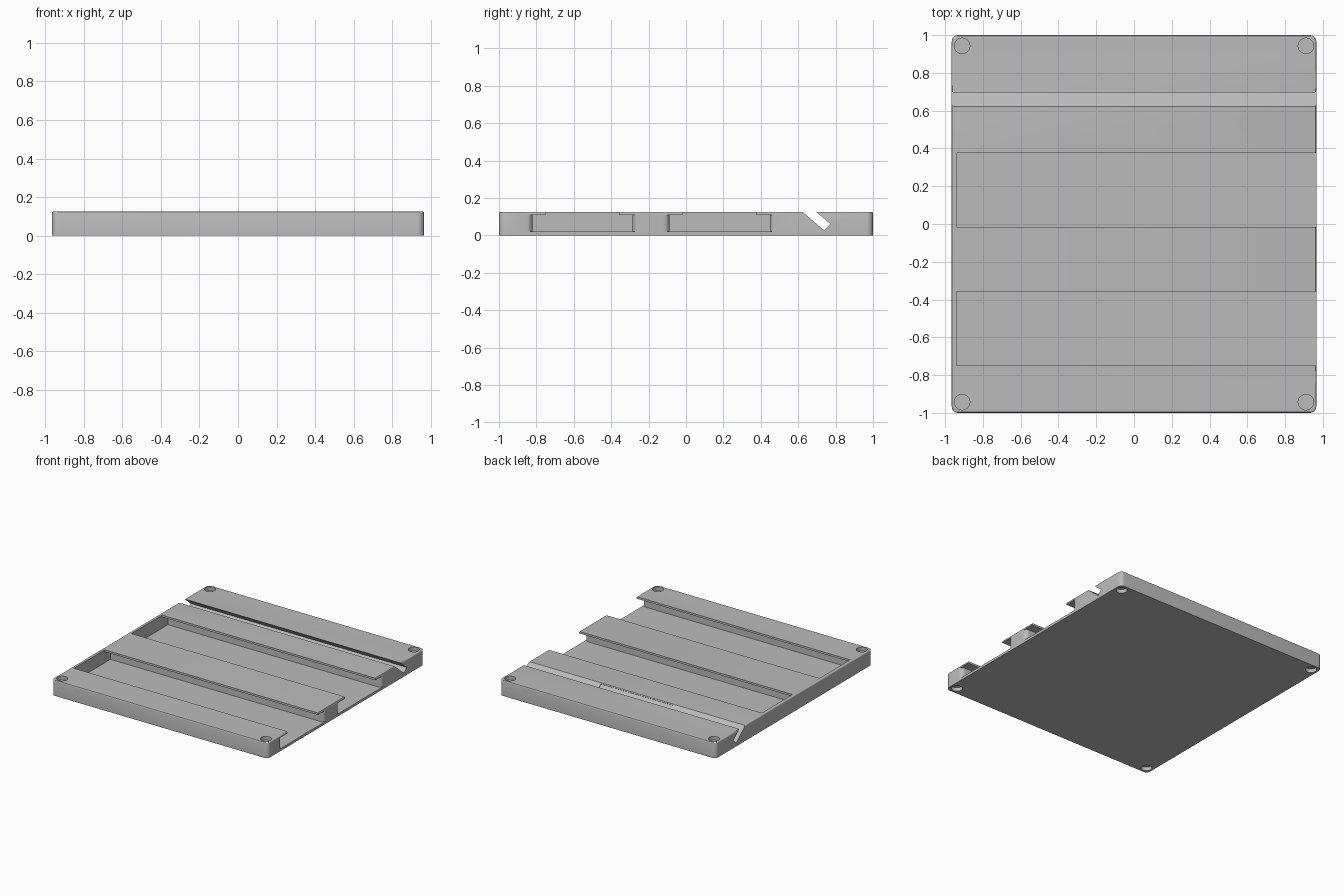
import bpy, bmesh, math
from mathutils import Vector

if "Cube" in bpy.data.objects:
    bpy.data.objects.remove(bpy.data.objects["Cube"], do_unlink=True)

HX, HY, H = 0.965, 1.0, 0.125      # half width, half depth, height
FLOOR, LIP = 0.02, 0.109           # pocket floor and underside of the lips

grey = bpy.data.materials.new("grey plastic")
grey.use_nodes = True
grey.diffuse_color = (0.5, 0.5, 0.5, 1)
grey.node_tree.nodes["Principled BSDF"].inputs["Base Color"].default_value = (0.5, 0.5, 0.5, 1)


def prism(name, outline, direction):
    """Extrude a flat outline along a direction into a closed solid."""
    bm = bmesh.new()
    face = bm.faces.new([bm.verts.new(p) for p in outline])
    moved = bmesh.ops.extrude_face_region(bm, geom=[face])["geom"]
    bmesh.ops.translate(bm, vec=Vector(direction),
                        verts=[v for v in moved if isinstance(v, bmesh.types.BMVert)])
    bmesh.ops.recalc_face_normals(bm, faces=bm.faces)
    mesh = bpy.data.meshes.new(name)
    bm.to_mesh(mesh)
    bm.free()
    obj = bpy.data.objects.new(name, mesh)
    bpy.context.collection.objects.link(obj)
    mesh.materials.append(grey)
    return obj


def arc(cx, cy, r, start, end, z=0, steps=8):
    angles = [math.radians(start + (end - start) * i / steps) for i in range(steps + 1)]
    return [(cx + r * math.cos(a), cy + r * math.sin(a), z) for a in angles]


def cut(cutter):
    mod = plate.modifiers.new(cutter.name, "BOOLEAN")
    mod.operation, mod.solver, mod.object = "DIFFERENCE", "EXACT", cutter
    bpy.context.view_layer.objects.active = plate
    bpy.ops.object.modifier_apply(modifier=mod.name)
    bpy.data.objects.remove(cutter, do_unlink=True)


# Plate with rounded corners and a softened top edge
R = 0.035
outline = []
for sx, sy, a in ((1, 1, 0), (-1, 1, 90), (-1, -1, 180), (1, -1, 270)):
    outline += arc(sx * (HX - R), sy * (HY - R), R, a, a + 90)
plate = prism("base_plate", outline, (0, 0, H))
bm = bmesh.new()
bm.from_mesh(plate.data)
rim = [e for e in bm.edges if all(v.co.z > H - 0.001 for v in e.verts)]
bmesh.ops.bevel(bm, geom=rim, offset=0.008, segments=3, profile=0.5, affect="EDGES")
bm.to_mesh(plate.data)
bm.free()

# Two undercut channels, open and flared on the left side
X0, X1, FR = -0.94, 1.1, 0.032
for y in (-0.553, 0.18):
    w = 0.195
    cut(prism("channel_opening", [(X0, y - w, 0.05), (X1, y - w, 0.05),
                                  (X1, y + w, 0.05), (X0, y + w, 0.05)], (0, 0, 0.2)))
    w = 0.268
    pocket = [(X0, y - w, FLOOR)]
    pocket += arc(HX - FR, y - w - FR, FR, 90, 0, FLOOR)
    pocket += [(X1, y - w - FR, FLOOR), (X1, y + w + FR, FLOOR)]
    pocket += arc(HX - FR, y + w + FR, FR, 0, -90, FLOOR)
    pocket += [(X0, y + w, FLOOR)]
    cut(prism("channel_pocket", pocket, (0, 0, LIP - FLOOR)))

# Slanted slit along the whole width, with a shallow recess in its middle third
along, across = Vector((0, -0.76, 0.65)), Vector((0, 0.65, 0.76))
low = Vector((0, 0.74, 0.025))


def slit(name, x, back, length, width):
    a = low - across * back + Vector((-x, 0, 0))
    b = a + along * length
    cut(prism(name, [a, b, b + across * width, a + across * width], (2 * x, 0, 0)))


slit("slit", 1.1, 0, 0.3, 0.048)
slit("slit_recess", 0.32, 0.004, 0.145, 0.03)

# Round blind holes in the corners, above and below
for sx in (-1, 1):
    for sy in (-1, 1):
        for z, dz in ((H - 0.03, 0.1), (0.03, -0.1)):
            ring = arc(sx * 0.91, sy * 0.943, 0.041, 0, 360, z, 32)[:-1]
            cut(prism("corner_hole", ring, (0, 0, dz)))

bpy.ops.object.select_all(action="DESELECT")
plate.select_set(True)
bpy.context.view_layer.objects.active = plate
bpy.ops.object.shade_smooth_by_angle(angle=math.radians(30))
